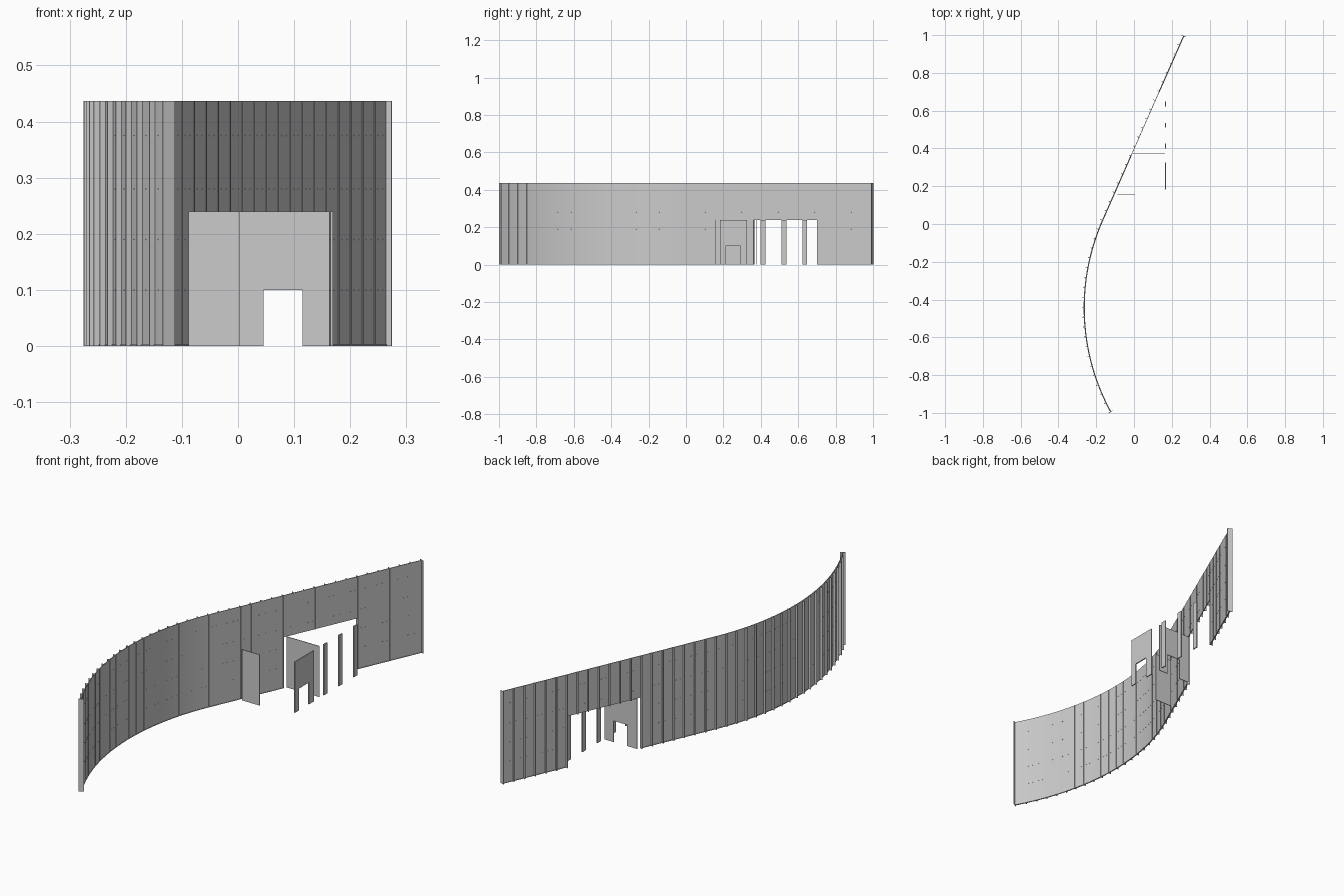
import bpy, bmesh, math
from mathutils import Matrix, Vector

if "Cube" in bpy.data.objects:
    bpy.data.objects.remove(bpy.data.objects["Cube"])

R, LEAN = 1.15, 0.4144          # curve radius, lean of the straight run from +y
STEP, N_STRAIGHT, N_ARC = 0.0533, 20, 20
ARC_STEP = 0.913 / N_ARC
TOP, HEAD = 0.437, 0.24
GAP = range(6, 13)              # panels above the wide opening
START = Vector((0.263, 0.995, 0))
DIR = Vector((-math.sin(LEAN), -math.cos(LEAN), 0))
INNER = Vector((math.cos(LEAN), -math.sin(LEAN), 0))
CENTRE = START + DIR * STEP * N_STRAIGHT + INNER * R


def path(n):
    """Point and inward normal at panel joint n (fractions allowed)."""
    if n <= N_STRAIGHT:
        return START + DIR * STEP * n, INNER.copy()
    nrm = Matrix.Rotation((n - N_STRAIGHT) * ARC_STEP, 3, 'Z') @ INNER
    return CENTRE - nrm * R, nrm


def finish(name, bm):
    me = bpy.data.meshes.new(name)
    bm.normal_update()
    bm.to_mesh(me)
    bm.free()
    ob = bpy.data.objects.new(name, me)
    bpy.context.collection.objects.link(ob)
    return ob


def add_box(bm, centre, size, angle=0.0):
    m = Matrix.Translation(centre) @ Matrix.Rotation(angle, 4, 'Z') @ Matrix.Diagonal((*size, 1))
    bmesh.ops.create_cube(bm, size=1, matrix=m)


def sheet(name, strips, thick):
    """Solid strips swept along the path: (start, end, z0, z1)."""
    bm = bmesh.new()
    for a, b, z0, z1 in strips:
        sub = 1 if b <= N_STRAIGHT else 4
        count = int((b - a) * sub)
        rings = []
        for i in range(count + 1):
            p, n = path(a + i / sub)
            rings.append([bm.verts.new((*(p + n * s * thick / 2).xy, z))
                          for s, z in ((-1, z0), (1, z0), (1, z1), (-1, z1))])
        for q, r in zip(rings, rings[1:]):
            for k in range(4):
                bm.faces.new((q[k], q[(k + 1) % 4], r[(k + 1) % 4], r[k]))
        bm.faces.new(rings[0])
        bm.faces.new(rings[-1])
    bmesh.ops.recalc_face_normals(bm, faces=bm.faces[:])
    ob = finish(name, bm)
    bpy.context.view_layer.objects.active = ob
    ob.select_set(True)
    bpy.ops.object.shade_smooth_by_angle(angle=math.radians(30))
    ob.select_set(False)


# main wall with opening, and floor track
END = N_STRAIGHT + N_ARC
sheet("curved_wall", [(0, 6, 0, TOP), (6, 13, HEAD, TOP), (13, 20, 0, TOP), (20, END, 0, TOP)], 0.003)
sheet("floor_track", [(0, 6, 0, 0.003), (13, 20, 0, 0.003), (20, END, 0, 0.003)], 0.006)

# joint ribs on the outer side, end flanges reaching both ways
ribs, bolts = bmesh.new(), bmesh.new()
for n in range(END + 1):
    p, nrm = path(n)
    ang = math.atan2(nrm.y, nrm.x)
    z0 = HEAD if n in range(7, 13) else 0
    inner = 0.012 if n in (0, END) else 0.003
    c = p + nrm * (inner - 0.012) / 2
    add_box(ribs, (c.x, c.y, (z0 + TOP) / 2), (inner + 0.012, 0.003, TOP - z0), ang)
    # small fixings in each panel
    if n < END:
        for z in (0.1, 0.19, 0.28, 0.375):
            for f in (0.3, 0.7):
                q, m = path(n + f)
                if not (n in GAP and z < HEAD):
                    add_box(bolts, (q.x, q.y, z), (0.005, 0.003, 0.002), math.atan2(m.y, m.x))
finish("wall_ribs", ribs)
finish("wall_fixings", bolts)


def panel(name, axis, pos, a, b, door=None, thick=0.003):
    """Upright partition along an axis, with an optional doorway (a, b, height)."""
    prof = [(a, 0), (a, HEAD), (b, HEAD), (b, 0)]
    if door:
        prof += [(door[1], 0), (door[1], door[2]), (door[0], door[2]), (door[0], 0)]
    bm = bmesh.new()
    off = pos - thick / 2
    vs = [bm.verts.new((u, off, z) if axis == 'x' else (off, u, z)) for u, z in prof]
    f = bm.faces.new(vs)
    ext = bmesh.ops.extrude_face_region(bm, geom=[f])
    vec = (0, thick, 0) if axis == 'x' else (thick, 0, 0)
    bmesh.ops.translate(bm, vec=vec, verts=[v for v in ext['geom'] if isinstance(v, bmesh.types.BMVert)])
    bmesh.ops.recalc_face_normals(bm, faces=bm.faces[:])
    finish(name, bm)


# side partitions and the front row of posts
panel("short_partition", 'x', 0.158, -0.088, 0.004)
panel("door_partition", 'x', 0.375, -0.008, 0.163, (0.045, 0.115, 0.1))
panel("front_door_panel", 'y', 0.167, 0.183, 0.325, (0.213, 0.288, 0.103), 0.005)
for i, y in enumerate((0.412, 0.523, 0.635)):
    panel(f"post_{i + 1}", 'y', 0.167, y - 0.013, y + 0.013, None, 0.005)
